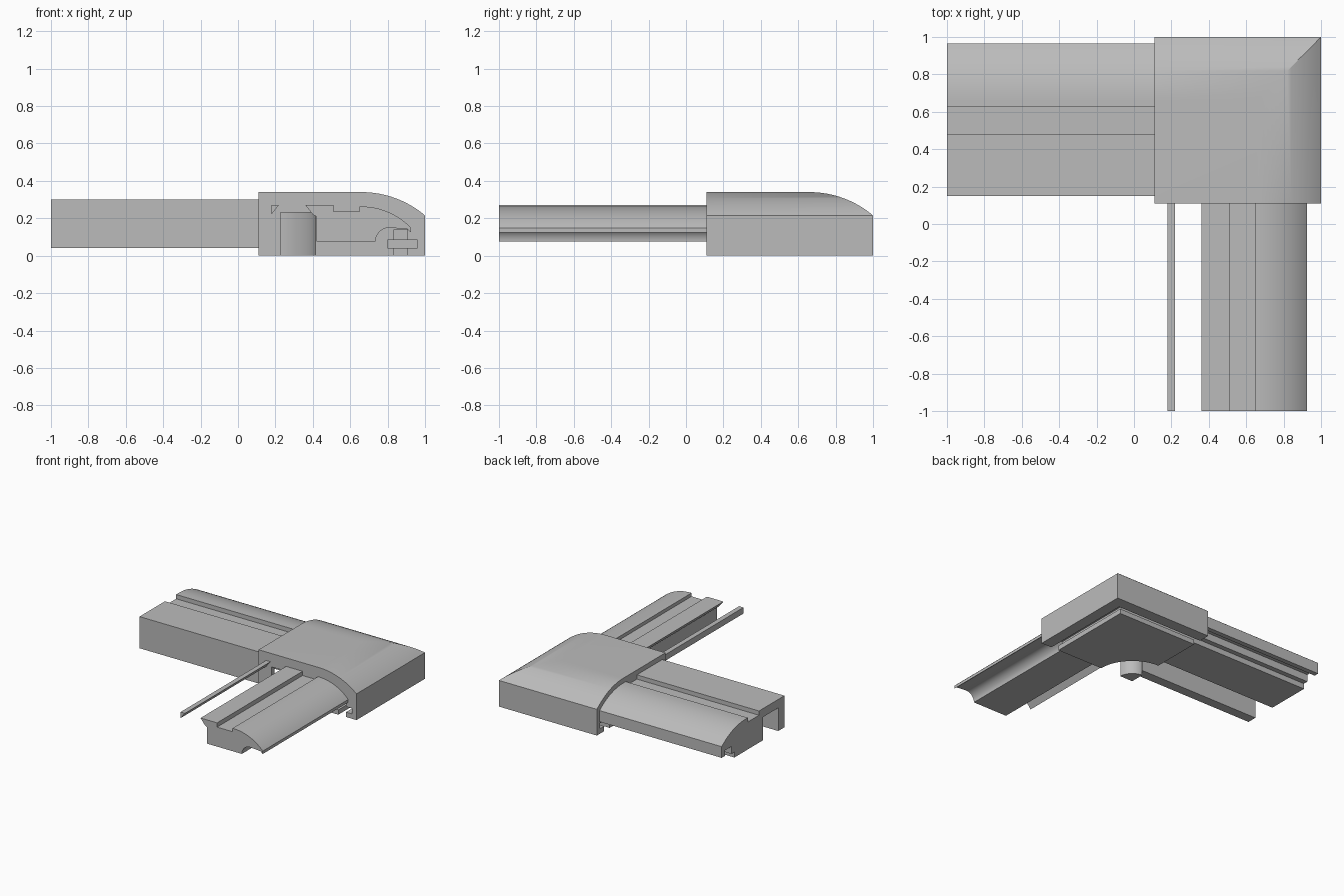
import bpy, bmesh, math
from mathutils import Vector

if "Cube" in bpy.data.objects:
    bpy.data.objects.remove(bpy.data.objects["Cube"])

grey = bpy.data.materials.new("plain_grey")
grey.use_nodes = True
GREY = (0.5, 0.5, 0.5, 1)
grey.diffuse_color = GREY
grey.node_tree.nodes["Principled BSDF"].inputs["Base Color"].default_value = GREY

INNER, OUTER, END = 0.11, 1.0, -1.0


def arc(cx, cz, r, start, stop, steps=12):
    """Points on a circle, angles in degrees."""
    return [(cx + r * math.cos(math.radians(start + (stop - start) * i / steps)),
             cz + r * math.sin(math.radians(start + (stop - start) * i / steps)))
            for i in range(steps + 1)]


def crown(x0, top, r, x1):
    """Rounded top edge falling from (x0, top) out to x1."""
    end = math.degrees(math.acos((x1 - x0) / r))
    return arc(x0, top - r, r, 90, end, 16)


def extrude(name, points, start, stop, axis):
    """Extrude a (distance, height) profile along x or y, or a plan along z."""
    place = {"x": lambda u, v, w: (w, u, v),
             "y": lambda u, v, w: (u, w, v),
             "z": lambda u, v, w: (u, v, w)}[axis]
    bm = bmesh.new()
    face = bm.faces.new([bm.verts.new(place(u, v, start)) for u, v in points])
    moved = bmesh.ops.extrude_face_region(bm, geom=[face])["geom"]
    bmesh.ops.translate(bm, verts=[g for g in moved if isinstance(g, bmesh.types.BMVert)],
                        vec=Vector(place(0, 0, stop - start)))
    bmesh.ops.recalc_face_normals(bm, faces=bm.faces)
    mesh = bpy.data.meshes.new(name)
    bm.to_mesh(mesh)
    bm.free()
    mesh.materials.append(grey)
    obj = bpy.data.objects.new(name, mesh)
    bpy.context.collection.objects.link(obj)
    return obj


def combine(target, tool, operation):
    """Apply a boolean and discard the helper."""
    mod = target.modifiers.new("cut", "BOOLEAN")
    mod.operation, mod.object, mod.solver = operation, tool, "EXACT"
    bpy.context.view_layer.objects.active = target
    bpy.ops.object.modifier_apply(modifier=mod.name)
    bpy.data.objects.remove(tool)


def box(x0, x1, z0, z1):
    return [(x0, z0), (x1, z0), (x1, z1), (x0, z1)]


# Corner block: two rounded prisms crossing at the mitre
section = [(OUTER, 0), (INNER, 0), (INNER, 0.34)] + crown(0.66, 0.34, 0.525, OUTER)
corner = extrude("corner_block", section, INNER, OUTER, "x")
combine(corner, extrude("cross_prism", section, INNER, OUTER, "y"), "INTERSECT")

# Curved channel around the inner corner, leaving a quarter-round post
ring = arc(INNER, INNER, 0.305, -30, 120, 40) + arc(INNER, INNER, 0.117, 120, -30, 40)
combine(corner, extrude("channel_cutter", ring, -0.1, 0.23, "z"), "DIFFERENCE")

# Cross-shaped gasket slot following both outer edges
for axis in "xy":
    for x0, x1, z0, z1 in ((0.835, 0.905, -0.1, 0.14), (0.80, 0.96, 0.04, 0.085)):
        cutter = extrude("slot_cutter", box(x0, x1, z0, z1), 0, x1, axis)
        combine(corner, cutter, "DIFFERENCE")

# Long rail with inner leg, top groove and outer lip
rail = [(0.15, 0.04), (0.15, 0.30), (0.48, 0.30), (0.48, 0.265), (0.625, 0.265), (0.625, 0.30)]
rail += crown(0.66, 0.30, 0.485, 0.965)
rail += [(0.965, 0.10), (0.925, 0.10), (0.925, 0.145), (0.84, 0.145), (0.84, 0.085),
         (0.80, 0.085), (0.80, 0.04), (0.43, 0.04), (0.43, 0.23), (0.23, 0.23), (0.23, 0.04)]
side_rail = extrude("side_rail", rail, END, INNER, "x")

# Front rail with dovetail edge, top groove and arched underside
rail = [(0.42, 0.075), (0.42, 0.21), (0.40, 0.22), (0.36, 0.27), (0.51, 0.27),
        (0.51, 0.235), (0.65, 0.235), (0.65, 0.263)]
rail += crown(0.66, 0.263, 0.365, 0.925)
rail += [(0.925, 0.125), (0.905, 0.142)] + arc(0.81, 0.075, 0.075, 90, 180)
front_rail = extrude("front_rail", rail, END, INNER, "y")

# Thin triangular strip beside the front rail
strip = extrude("dovetail_strip", [(0.178, 0.22), (0.178, 0.27), (0.218, 0.27)], END, INNER, "y")

# Smooth the curved faces while keeping edges sharp
bpy.ops.object.select_all(action="DESELECT")
for obj in (corner, side_rail, front_rail, strip):
    obj.select_set(True)
bpy.context.view_layer.objects.active = corner
bpy.ops.object.shade_smooth_by_angle(angle=math.radians(25))
